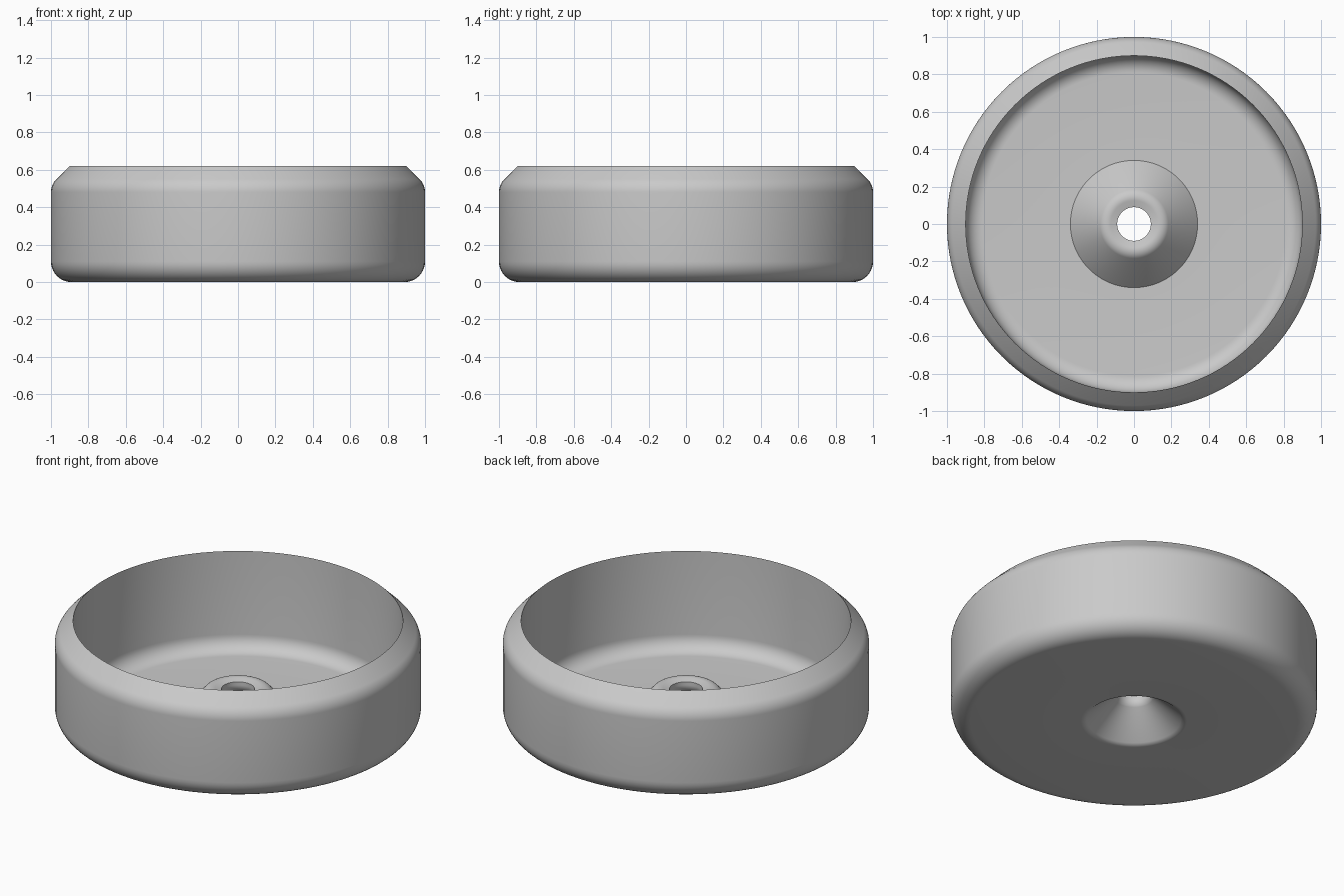
import bpy, bmesh, math

cube = bpy.data.objects.get("Cube")
if cube:
    bpy.data.objects.remove(cube, do_unlink=True)

grey = bpy.data.materials.new("plain grey")
grey.use_nodes = True
grey.diffuse_color = (0.59, 0.59, 0.59, 1)
grey.node_tree.nodes["Principled BSDF"].inputs["Base Color"].default_value = (0.59, 0.59, 0.59, 1)


def arc(cr, cz, radius, start, end, steps=10):
    """Points on a circular arc in the (radius, height) plane, degrees."""
    angles = [math.radians(start + (end - start) * i / steps) for i in range(steps + 1)]
    return [(cr + radius * math.cos(a), cz + radius * math.sin(a)) for a in angles]


def lathe(name, profile, steps):
    """Revolve a closed profile about the z axis."""
    bm = bmesh.new()
    verts = [bm.verts.new((r, 0, z)) for r, z in profile]
    edges = [bm.edges.new((verts[i - 1], v)) for i, v in enumerate(verts)]
    bmesh.ops.spin(bm, geom=verts + edges, cent=(0, 0, 0), axis=(0, 0, 1),
                   angle=math.tau, steps=steps, use_duplicate=False)
    bmesh.ops.remove_doubles(bm, verts=bm.verts, dist=0.0001)
    bmesh.ops.recalc_face_normals(bm, faces=bm.faces)
    mesh = bpy.data.meshes.new(name)
    bm.to_mesh(mesh)
    bm.free()
    obj = bpy.data.objects.new(name, mesh)
    bpy.context.collection.objects.link(obj)
    mesh.materials.append(grey)
    bpy.ops.object.select_all(action="DESELECT")
    obj.select_set(True)
    bpy.context.view_layer.objects.active = obj
    bpy.ops.object.shade_smooth_by_angle(angle=math.radians(30))
    return obj


floor = 0.028
fillet = 0.09
profile = arc(0.29, 0.05, 0.05, 228, 270)          # soft mouth of the underside cavity
profile += arc(0.89, 0.11, 0.11, -90, 0)           # rounded foot
profile += arc(0.9, 0.48, 0.1, 0, 45)              # shoulder into the bevel
profile += [(0.9, 0.62)]                           # sharp rim
profile += arc(0.9 - fillet, floor + fillet, fillet, 0, -90)  # inner wall and floor fillet
profile += [(0.34, floor)]                         # foot of the centre cone
profile += arc(0.14, 0.16, 0.06, 43, 105)          # rounded cone lip
profile += [(0.09, 0.209)]                         # edge of the hole
profile += arc(0.15, 0.19, 0.06, 180, 222)         # bore flaring into the cavity
lathe("bowl", profile, 128)
